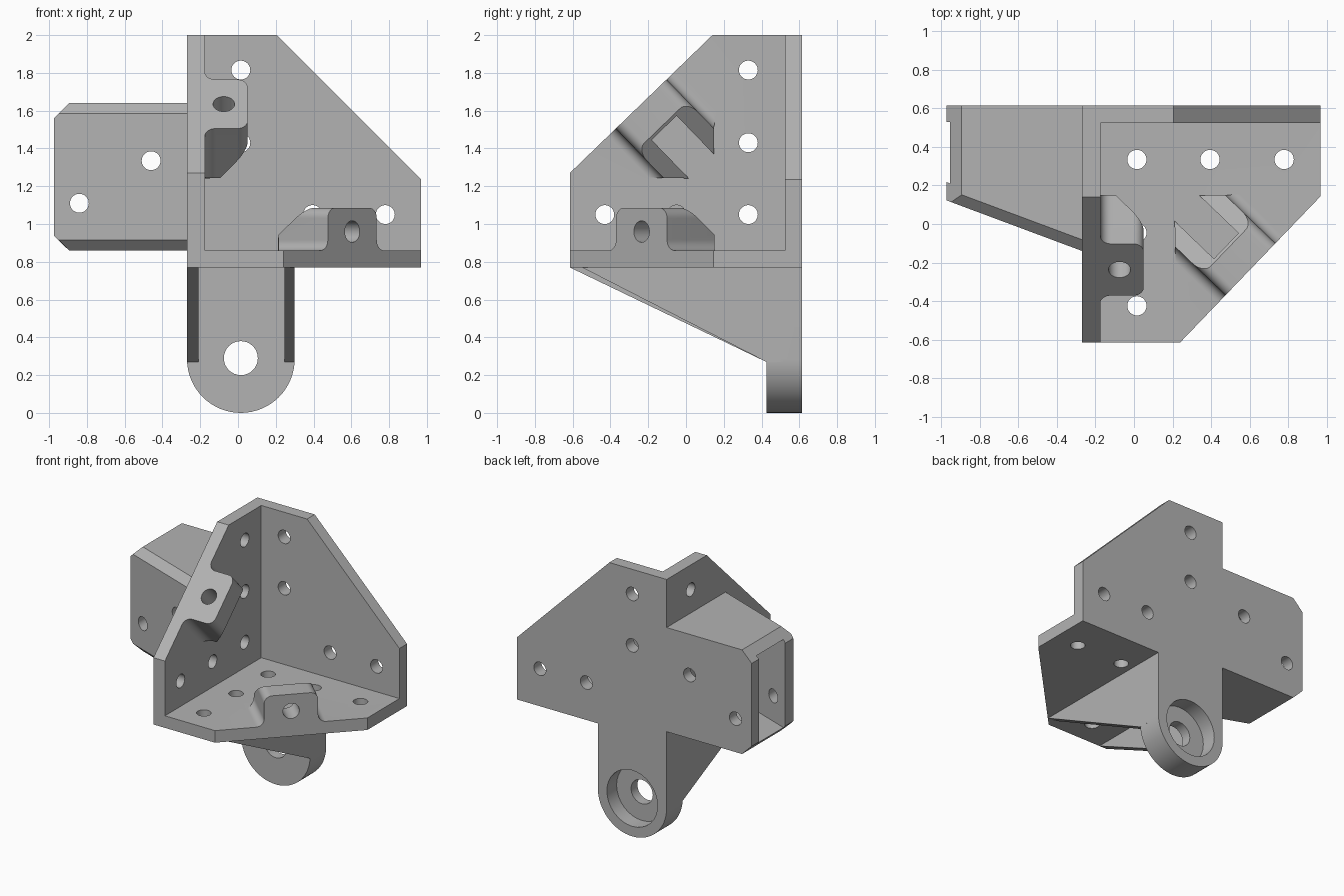
import bpy, bmesh, math
from mathutils import Vector

old = bpy.data.objects.get("Cube")
if old:
    bpy.data.objects.remove(old)

grey = bpy.data.materials.new("plain_grey")
grey.use_nodes = True
colour = (0.45, 0.45, 0.45, 1)
grey.diffuse_color = colour
grey.node_tree.nodes["Principled BSDF"].inputs["Base Color"].default_value = colour

X, Y, Z = Vector((1, 0, 0)), Vector((0, 1, 0)), Vector((0, 0, 1))
O = Vector((0, 0, 0))


def prism(name, pts, lo, hi, a, b, c, origin=O):
    """Extrude a 2D outline in the a-b plane along c from lo to hi."""
    bm = bmesh.new()
    low = [bm.verts.new(origin + a * p + b * q + c * lo) for p, q in pts]
    high = [bm.verts.new(origin + a * p + b * q + c * hi) for p, q in pts]
    bm.faces.new(low)
    bm.faces.new(high)
    n = len(pts)
    for i in range(n):
        j = (i + 1) % n
        bm.faces.new((low[i], low[j], high[j], high[i]))
    bmesh.ops.recalc_face_normals(bm, faces=bm.faces)
    mesh = bpy.data.meshes.new(name)
    bm.to_mesh(mesh)
    bm.free()
    obj = bpy.data.objects.new(name, mesh)
    bpy.context.collection.objects.link(obj)
    mesh.materials.append(grey)
    return obj


def arc(cx, cy, r, start, end, steps=8):
    angles = [math.radians(start + (end - start) * i / steps) for i in range(steps + 1)]
    return [(cx + r * math.cos(t), cy + r * math.sin(t)) for t in angles]


def rod(cx, cy, r, lo, hi, a, b, c, origin=O):
    return prism("drill", arc(cx, cy, r, 0, 360, 32)[:-1], lo, hi, a, b, c, origin)


def combine(obj, other, operation):
    """Apply a boolean and discard the second object."""
    mod = obj.modifiers.new("bool", "BOOLEAN")
    mod.operation, mod.object, mod.solver = operation, other, "EXACT"
    bpy.context.view_layer.objects.active = obj
    bpy.ops.object.modifier_apply(modifier=mod.name)
    bpy.data.objects.remove(other)


# Three plates meeting at a corner
bracket = prism("corner_bracket", [(-.27, .77), (.97, .77), (.97, 1.235), (.205, 2), (-.27, 2)],
                .525, .615, X, Z, Y)
side = prism("side_plate", [(.615, .77), (-.615, .77), (-.615, 1.27), (.14, 2), (.615, 2)],
             -.27, -.175, Y, Z, X)
base = prism("base_plate", [(-.27, .615), (.97, .615), (.97, .145), (.24, -.615), (-.27, -.615)],
             .77, .86, X, Y, Z)
combine(bracket, side, "UNION")
combine(bracket, base, "UNION")

# Rounded leg with two tapering ribs under the base plate
leg = prism("leg", [(-.27, .8), *arc(.015, .285, .285, 180, 360, 32), (.3, .8)],
            .425, .615, X, Z, Y)
combine(bracket, leg, "UNION")
for lo, hi, front in ((-.27, -.21, -.615), (.245, .3, -.55)):
    rib = prism("leg_rib", [(front, .77), (.425, .27), (.5, .27), (.5, .8), (front, .8)],
                lo, hi, Y, Z, X)
    combine(bracket, rib, "UNION")
combine(bracket, rod(.015, .29, .09, .3, .7, X, Z, Y), "DIFFERENCE")
combine(bracket, rod(.015, .285, .21, .5, .7, X, Z, Y), "DIFFERENCE")

# Hollow side arm with slanted front and chamfered end
arm = prism("arm", [(-.975, .615), (-.975, .123), (-.27, -.14), (-.2, -.14), (-.2, .615)],
            .86, 1.64, X, Y, Z)
end = prism("arm_end", [(-.975, .94), (-.895, .86), (-.2, .86), (-.2, 1.64), (-.895, 1.64), (-.975, 1.56)],
            -.5, 1, X, Z, Y)
combine(arm, end, "INTERSECT")
along = Vector((.705, -.263, 0)).normalized()
across = Vector((-along.y, along.x, 0))
edges = prism("arm_edges", [(0, .915), (.055, .86), (1.5, .86), (1.5, 1.64), (.055, 1.64), (0, 1.585)],
              -1, 2, across, Z, along, Vector((-.975, .123, 0)))
combine(arm, edges, "INTERSECT")
trim = prism("arm_trim", [(-1.1, -.5), (-.22, -.5), (-.22, 1), (-1.1, 1)], 0, 2, X, Y, Z)
combine(arm, trim, "INTERSECT")
combine(bracket, arm, "UNION")
cavity = prism("cavity", [(-1.1, .53), (-1.1, .265), (-.27, -.045), (-.27, .53)], .92, 1.58, X, Y, Z)
combine(bracket, cavity, "DIFFERENCE")


def screw_tab(origin, u, h):
    """Filleted lug on a diagonal edge, sloping inward with an open pocket."""
    v = h.cross(u)
    if v.dot(Vector((-1, 1, -1))) < 0:
        v = -v
    w, r, top = .187, .055, .225
    half = [(w + r, -.03)] + arc(w + r, r, r, 270, 180) + arc(w - r, top - r, r, 0, 90)
    outline = half + [(-p, q) for p, q in reversed(half)]
    tab = prism("screw_tab", outline, 0, .7, u, h, v, origin)
    slope = prism("slope", [(-.1, -.1), (-.1, .4), (.16, .4), (.16, top), (.48, 0), (.48, -.1)],
                  -.5, .5, v, h, u, origin)
    combine(tab, slope, "INTERSECT")
    corner = prism("corner", [(0, .55), (-.8, -.25), (.8, -.25)], -.1, .5, u, v, h, origin)
    combine(tab, corner, "INTERSECT")
    pocket = prism("pocket", [(-.092, .175), (.092, .175), (.092, .8), (-.092, .8)],
                   0, .5, u, v, h, origin)
    combine(tab, pocket, "DIFFERENCE")
    combine(tab, rod(0, .1, .057, -.1, .3, u, h, v, origin), "DIFFERENCE")
    combine(bracket, tab, "UNION")


screw_tab(Vector((.605, -.235, .86)), Vector((.73, .76, 0)).normalized(), Z)
screw_tab(Vector((-.175, -.2375, 1.635)), Vector((0, .755, .73)).normalized(), X)

# Screw holes through plates and arm
for p, q in ((.015, 1.815), (.015, 1.43), (.395, 1.05), (.78, 1.05)):
    combine(bracket, rod(p, q, .05, .45, .7, X, Z, Y), "DIFFERENCE")
for p, q in ((.33, 1.815), (.33, 1.43), (.33, 1.05), (-.05, 1.05), (-.43, 1.05)):
    combine(bracket, rod(p, q, .05, -.35, -.1, Y, Z, X), "DIFFERENCE")
for p, q in ((.015, .335), (.395, .335), (.78, .335), (.015, -.045), (.015, -.425)):
    combine(bracket, rod(p, q, .05, .7, .93, X, Y, Z), "DIFFERENCE")
for p, q in ((-.46, 1.335), (-.84, 1.11)):
    combine(bracket, rod(p, q, .05, -.5, .8, X, Z, Y), "DIFFERENCE")

bpy.ops.object.select_all(action="DESELECT")
bracket.select_set(True)
bpy.context.view_layer.objects.active = bracket
bpy.ops.object.shade_smooth_by_angle(angle=math.radians(25))
